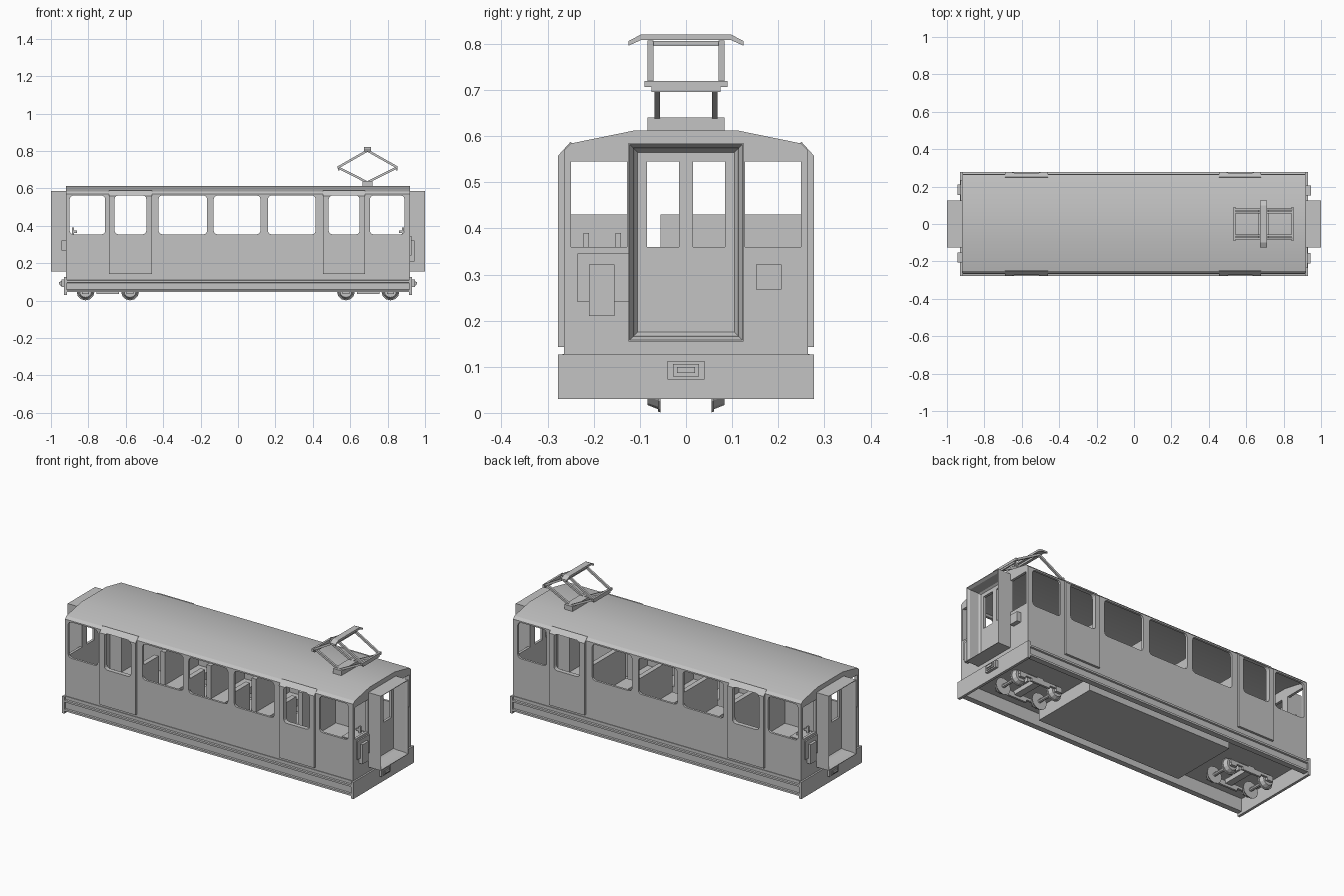
import bpy, bmesh, math
from mathutils import Matrix

if "Cube" in bpy.data.objects:
    bpy.data.objects.remove(bpy.data.objects["Cube"])

grey = bpy.data.materials.new("light grey")
grey.diffuse_color = (0.55, 0.55, 0.55, 1)
grey.use_nodes = True
grey.node_tree.nodes["Principled BSDF"].inputs["Base Color"].default_value = grey.diffuse_color


def finish(name, bm):
    bmesh.ops.recalc_face_normals(bm, faces=bm.faces)
    me = bpy.data.meshes.new(name)
    bm.to_mesh(me)
    bm.free()
    me.materials.append(grey)
    ob = bpy.data.objects.new(name, me)
    bpy.context.collection.objects.link(ob)
    return ob


def add_prism(bm, pts, axis, a, b):
    """Extrude a 2D outline from a to b: axis x uses (y, z), axis y uses (x, z)."""
    def place(p, t):
        return (t, p[0], p[1]) if axis == 'x' else (p[0], t, p[1])
    lo = [bm.verts.new(place(p, a)) for p in pts]
    hi = [bm.verts.new(place(p, b)) for p in pts]
    bm.faces.new(lo)
    bm.faces.new(hi[::-1])
    n = len(pts)
    for i in range(n):
        j = (i + 1) % n
        bm.faces.new((lo[i], hi[i], hi[j], lo[j]))


def rect(a0, a1, z0, z1):
    return [(a0, z0), (a1, z0), (a1, z1), (a0, z1)]


def rounded(a0, a1, z0, z1, r=0.02):
    pts = []
    for cx, cz, start in ((a1 - r, z1 - r, 0), (a0 + r, z1 - r, 90),
                          (a0 + r, z0 + r, 180), (a1 - r, z0 + r, 270)):
        for k in range(4):
            t = math.radians(start + 30 * k)
            pts.append((cx + r * math.cos(t), cz + r * math.sin(t)))
    return pts


def prisms(name, items):
    bm = bmesh.new()
    for it in items:
        add_prism(bm, *it)
    return finish(name, bm)


def box(x0, x1, y0, y1, z0, z1):
    x0, x1 = sorted((x0, x1))
    y0, y1 = sorted((y0, y1))
    return (rect(x0, x1, z0, z1), 'y', y0, y1)


def bar(p, q, w, y0, y1):
    """Slanted bar in the xz plane."""
    dx, dz = q[0] - p[0], q[1] - p[1]
    length = math.hypot(dx, dz)
    nx, nz = -dz / length * w / 2, dx / length * w / 2
    return ([(p[0] + nx, p[1] + nz), (q[0] + nx, q[1] + nz),
             (q[0] - nx, q[1] - nz), (p[0] - nx, p[1] - nz)], 'y', y0, y1)


def cut(ob, cutter):
    m = ob.modifiers.new("cut", 'BOOLEAN')
    m.operation, m.solver, m.object = 'DIFFERENCE', 'EXACT', cutter
    bpy.context.view_layer.objects.active = ob
    bpy.ops.object.modifier_apply(modifier=m.name)


def mirrored(half):
    return half + [(-y, z) for y, z in reversed(half)]


# Cutters: interior, side windows, end windows
inner = prisms("interior_cutter", [(mirrored(
    [(0.251, 0.05), (0.251, 0.563), (0.243, 0.573), (0.11, 0.6)]), 'x', -0.905, 0.905)])
side_spans = [(-0.9, -0.71), (-0.66, -0.49), (-0.425, -0.165), (-0.13, 0.12),
              (0.16, 0.415), (0.485, 0.65), (0.705, 0.89)]
side_cut = prisms("side_window_cutter",
                  [(rounded(a, b, 0.354, 0.562), 'y', -0.4, 0.4) for a, b in side_spans])
end_spans = [(-0.249, -0.128), (-0.085, -0.015), (0.015, 0.085), (0.128, 0.249)]
end_cut = prisms("end_window_cutter",
                 [(rect(a, b, 0.36, 0.545), 'x', -1.2, 1.2) for a, b in end_spans])

# Body shell with roof
shell = prisms("body_shell", [(mirrored(
    [(0.264, 0.125), (0.264, 0.57), (0.25, 0.584), (0.113, 0.612)]), 'x', -0.92, 0.92)])
for c in (inner, side_cut, end_cut):
    cut(shell, c)
bpy.ops.object.select_all(action='DESELECT')
shell.select_set(True)
bpy.context.view_layer.objects.active = shell
bpy.ops.object.shade_smooth_by_angle(angle=math.radians(25))

# Raised sliding doors on both sides
door = [(0.252, 0.143), (0.277, 0.143), (0.277, 0.558), (0.25, 0.588), (0.245, 0.58), (0.252, 0.565)]
doors = prisms("side_doors", [([(s * y, z) for y, z in door], 'x', a, b)
                              for s in (1, -1) for a, b in ((-0.69, -0.46), (0.455, 0.68))])
cut(doors, side_cut)
for c in (inner, side_cut, end_cut):
    bpy.data.objects.remove(c)

# Floor, equipment box under it, and stepped side sills
prisms("floor", [box(-0.918, 0.918, -0.252, 0.252, 0.118, 0.14)])
prisms("equipment_box", [box(-0.46, 0.46, -0.2, 0.2, 0.045, 0.118)])
sill = [(0.245, 0.045), (0.277, 0.045), (0.277, 0.056), (0.268, 0.058), (0.268, 0.095),
        (0.277, 0.097), (0.277, 0.108), (0.268, 0.11), (0.268, 0.128), (0.245, 0.128)]
prisms("side_sills", [([(s * y, z) for y, z in sill], 'x', -0.92, 0.92) for s in (1, -1)])

# Seats: back-to-back benches at the window posts, wide side and narrow side
for i, x in enumerate((-0.442, -0.148, 0.14, 0.435)):
    parts = []
    for y0, y1 in ((-0.25, -0.11), (-0.055, 0.25)):
        parts.append(box(x - 0.014, x + 0.014, y0, y1, 0.14, 0.43))
        if i > 0:
            parts.append(box(x - 0.1, x - 0.014, y0, y1, 0.2, 0.24))
            parts.append(box(x - 0.05, x - 0.014, y0, y1, 0.14, 0.2))
        if i < 3:
            parts.append(box(x + 0.014, x + 0.1, y0, y1, 0.2, 0.24))
            parts.append(box(x + 0.014, x + 0.05, y0, y1, 0.14, 0.2))
    prisms("seat_%d" % (i + 1), parts)

for s, side in ((1, "right"), (-1, "left")):
    def b(x0, x1, y0, y1, z0, z1):  # same layout at both ends, turned half round
        return box(s * x0, s * x1, s * y0, s * y1, z0, z1)

    # Gangway hood: open rectangular tube with a flared mouth
    bm = bmesh.new()
    rings = []
    for x, d in ((0.915, 0), (1.0, 0), (1.0, 0.003), (0.985, 0.011), (0.93, 0.013), (0.92, 0.02)):
        w, z0, z1 = 0.125 - d, 0.155 + d, 0.585 - d
        rings.append([bm.verts.new((s * x, y, z)) for y, z in rect(-w, w, z0, z1)])
    for r0, r1 in zip(rings, rings[1:]):
        for i in range(4):
            j = (i + 1) % 4
            bm.faces.new((r0[i], r0[j], r1[j], r1[i]))
    finish("gangway_hood_" + side, bm)

    # End beam and coupler
    prisms("end_beam_" + side, [b(0.915, 0.93, -0.277, 0.277, 0.03, 0.127)])
    prisms("coupler_" + side, [
        b(0.925, 0.945, -0.04, 0.04, 0.072, 0.113),
        b(0.945, 0.95, -0.028, 0.028, 0.079, 0.106),
        b(0.95, 0.956, -0.02, 0.02, 0.086, 0.1)])

    # Lamp and equipment plate on the end wall
    prisms("end_lamp_" + side, [b(0.915, 0.945, 0.152, 0.207, 0.267, 0.322)])
    prisms("end_plate_" + side, [
        b(0.918, 0.928, -0.235, -0.125, 0.24, 0.346),
        b(0.918, 0.943, -0.21, -0.155, 0.21, 0.322)])

    # Driver's desk with two handles
    prisms("driver_desk_" + side, [b(0.83, 0.905, -0.24, -0.125, 0.14, 0.352)])
    prisms("control_handles_" + side, [
        p for y in (-0.216, -0.147) for p in (
            b(0.878, 0.888, y - 0.006, y + 0.006, 0.35, 0.39),
            b(0.86, 0.888, y - 0.006, y + 0.006, 0.362, 0.375))])

    # Bogie: four tapered wheels, axles and frame
    xs = (0.577, 0.815)
    bm = bmesh.new()
    for x in xs:
        for side_y in (1, -1):
            for r1, r2, y, depth in ((0.048, 0.046, 0.058, 0.006), (0.041, 0.032, 0.072, 0.022)):
                rot = Matrix.Rotation(math.radians(-90 * side_y), 4, 'X')
                bmesh.ops.create_cone(
                    bm, cap_ends=True, segments=12, radius1=r1, radius2=r2, depth=depth,
                    matrix=Matrix.Translation((s * x, side_y * y, 0.049)) @ rot)
        bmesh.ops.create_cone(
            bm, cap_ends=True, segments=8, radius1=0.01, radius2=0.01, depth=0.19,
            matrix=Matrix.Translation((s * x, 0, 0.049)) @ Matrix.Rotation(math.pi / 2, 4, 'X'))
    finish("wheelsets_" + side, bm)
    mid = sum(xs) / 2
    frame = [b(mid - 0.02, mid + 0.02, -0.095, 0.095, 0.05, 0.075),
             b(mid - 0.03, mid + 0.03, -0.03, 0.03, 0.075, 0.12)]
    for y in (-0.092, 0.092):
        frame.append(b(xs[0] - 0.02, xs[1] + 0.02, y - 0.006, y + 0.006, 0.05, 0.065))
        frame.append(b(mid - 0.06, mid + 0.06, y - 0.006, y + 0.006, 0.035, 0.05))
        for x in xs:
            frame.append(b(x - 0.018, x + 0.018, y - 0.008, y + 0.008, 0.034, 0.064))
    prisms("bogie_frame_" + side, frame)

# Pantograph: base, lower arms, knee bars, upper arms, contact bow
px = 0.692
prisms("pantograph_base", [box(px - 0.026, px + 0.026, -0.083, 0.083, 0.608, 0.64)])
arms = []
for kx in (0.538, 0.848):
    for s in (1, -1):
        y0, y1 = sorted((s * 0.056, s * 0.068))
        arms.append(bar((px, 0.632), (kx, 0.71), 0.012, y0, y1))
        y0, y1 = sorted((s * 0.071, s * 0.083))
        arms.append(bar((px, 0.802), (kx, 0.714), 0.012, y0, y1))
    arms.append(box(kx - 0.006, kx + 0.006, -0.09, 0.09, 0.706, 0.72))
    arms.append(box(kx - 0.004, kx + 0.004, -0.075, 0.075, 0.696, 0.706))
arms.append(box(px - 0.008, px + 0.008, -0.072, 0.072, 0.795, 0.806))
prisms("pantograph_arms", arms)
bow = [(-0.125, 0.796), (-0.098, 0.808), (0.098, 0.808), (0.125, 0.796),
       (0.125, 0.806), (0.098, 0.82), (-0.098, 0.82), (-0.125, 0.806)]
prisms("pantograph_bow", [(bow, 'x', px - 0.018, px + 0.018)])
